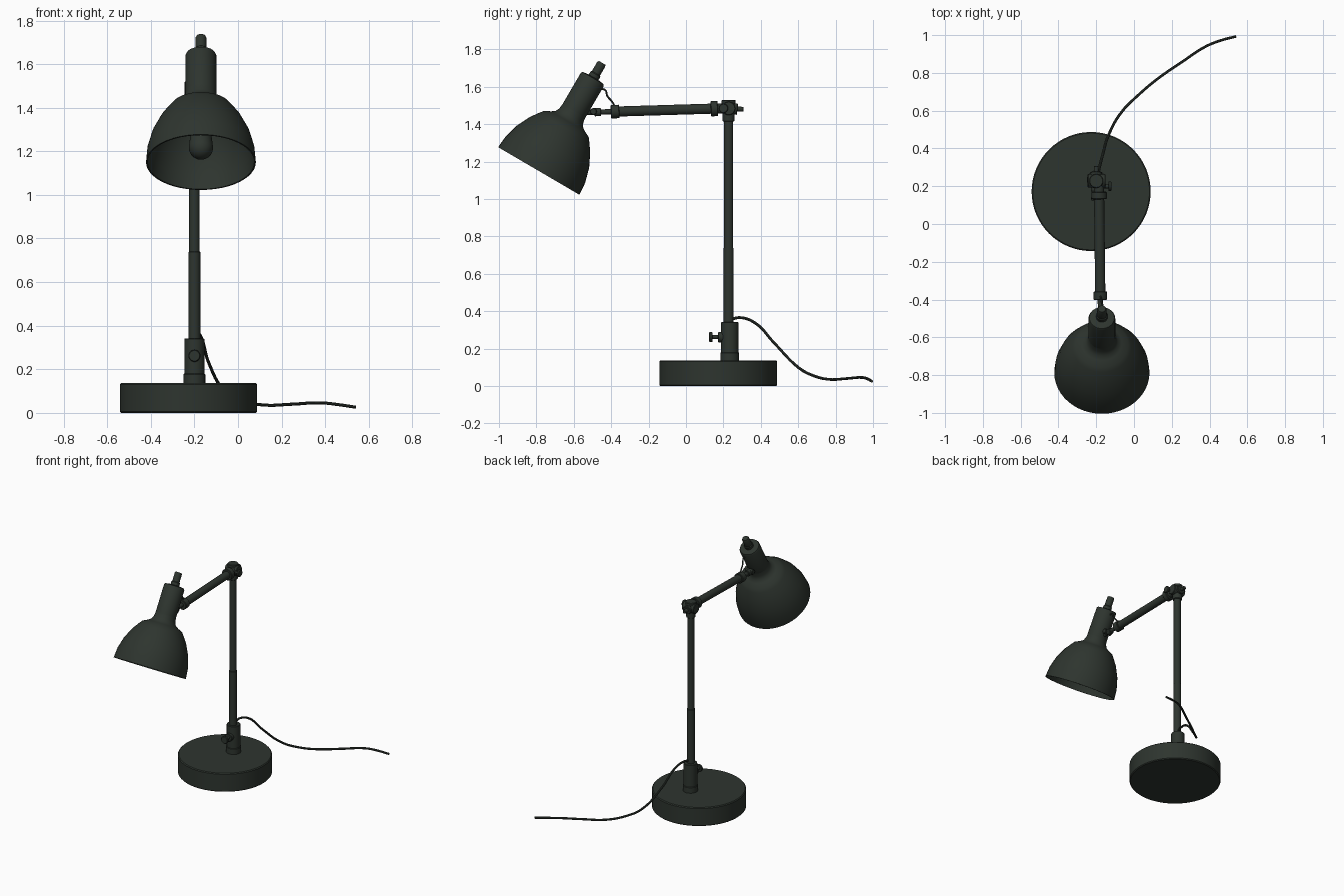
import bpy, math
from mathutils import Vector

if "Cube" in bpy.data.objects:
    bpy.data.objects.remove(bpy.data.objects["Cube"])

paint = bpy.data.materials.new("dark green enamel")
paint.diffuse_color = (0.027, 0.035, 0.028, 1)
paint.use_nodes = True
paint.node_tree.nodes["Principled BSDF"].inputs["Base Color"].default_value = paint.diffuse_color


def finish(ob, angle=35):
    ob.data.materials.append(paint)
    bpy.ops.object.select_all(action='DESELECT')
    ob.select_set(True)
    bpy.context.view_layer.objects.active = ob
    if ob.type == 'MESH':
        bpy.ops.object.shade_smooth_by_angle(angle=math.radians(angle))
    return ob


def lathe(name, origin, axis, profile, sides=32):
    """Revolve (radius, height) points about an axis; radius 0 closes to a point."""
    rot = Vector(axis).normalized().to_track_quat('Z', 'Y')
    verts, faces, rings = [], [], []
    for r, h in profile:
        n = 1 if r == 0 else sides
        rings.append(range(len(verts), len(verts) + n))
        for i in range(n):
            a = 2 * math.pi * i / sides
            verts.append(Vector(origin) + rot @ Vector((r * math.cos(a), r * math.sin(a), h)))
    for a, b in zip(rings, rings[1:]):
        for i in range(sides):
            f = [a[i % len(a)], a[(i + 1) % len(a)], b[(i + 1) % len(b)], b[i % len(b)]]
            faces.append(list(dict.fromkeys(f)))
    me = bpy.data.meshes.new(name)
    me.from_pydata(verts, [], faces)
    ob = bpy.data.objects.new(name, me)
    bpy.context.collection.objects.link(ob)
    return finish(ob)


def rod(name, p, q, r, bevel=0.003, sides=24):
    d = Vector(q) - Vector(p)
    n = d.length
    return lathe(name, p, d, [(0, 0), (r - bevel, 0), (r, bevel), (r, n - bevel),
                              (r - bevel, n), (0, n)], sides)


def wire(name, pts, r):
    cu = bpy.data.curves.new(name, 'CURVE')
    cu.dimensions = '3D'
    cu.bevel_depth = r
    cu.bevel_resolution = 2
    cu.use_fill_caps = True
    cu.resolution_u = 6
    sp = cu.splines.new('BEZIER')
    sp.bezier_points.add(len(pts) - 1)
    for b, p in zip(sp.bezier_points, pts):
        b.co = p
        b.handle_left_type = b.handle_right_type = 'AUTO'
    ob = bpy.data.objects.new(name, cu)
    bpy.context.collection.objects.link(ob)
    bpy.ops.object.select_all(action='DESELECT')
    ob.select_set(True)
    bpy.context.view_layer.objects.active = ob
    bpy.ops.object.convert(target='MESH')
    return finish(bpy.context.object)


# Weighted base
rod("base", (-0.227, 0.172, 0), (-0.227, 0.172, 0.137), 0.315, 0.006, 64)

# Column with its clamp collar and screw
X, Y = -0.2, 0.228
rod("collar_foot", (X, Y + .006, 0.13), (X, Y + .006, 0.18), 0.05)
rod("collar", (X, Y + .006, 0.175), (X, Y + .006, 0.342), 0.046)
rod("column_lower", (X, Y, 0.3), (X, Y, 0.74), 0.027)
rod("column_upper", (X, Y, 0.7), (X, Y, 1.45), 0.0245)
rod("clamp_boss", (X, 0.20, 0.262), (X, 0.172, 0.262), 0.028)
rod("clamp_screw", (X, 0.19, 0.262), (X, 0.13, 0.262), 0.011)
rod("clamp_knob", (X, 0.142, 0.262), (X, 0.124, 0.262), 0.027)

# Elbow joint at the column top
rod("elbow_sleeve", (X, Y, 1.415), (X, Y, 1.525), 0.032)
rod("elbow_cap", (X, Y, 1.508), (X, Y, 1.53), 0.037)
rod("elbow_pivot", (-0.245, Y, 1.485), (-0.15, Y, 1.485), 0.036)
rod("elbow_stub", (X, Y, 1.485), (-0.2, 0.275, 1.48), 0.03)
rod("elbow_screw", (X, 0.25, 1.482), (-0.2, 0.308, 1.48), 0.013)
rod("elbow_side_screw", (-0.19, 0.2, 1.485), (-0.13, 0.2, 1.485), 0.011)
rod("elbow_side_knob", (-0.136, 0.2, 1.485), (-0.12, 0.2, 1.485), 0.025)


# Horizontal arm, placed by its y position
def on_arm(y):
    return (-0.183 + 0.012 * (-y), y, 1.479 + 0.03 * y)


rod("arm", on_arm(0.21), on_arm(-0.37), 0.027)
rod("arm_rear_collar", on_arm(0.17), on_arm(0.132), 0.041)
rod("arm_front_collar", on_arm(-0.357), on_arm(-0.402), 0.036)
rod("arm_tip", on_arm(-0.39), on_arm(-0.54), 0.014)
rod("tip_nut", on_arm(-0.455), on_arm(-0.49), 0.022)
rod("tip_swivel", (-0.205, -0.495, 1.468), (-0.145, -0.495, 1.468), 0.018)

# Lamp head: thin shade, socket housing, switch stem and bulb on one tilted axis
head, axis = (-0.17, -0.787, 1.15), (0, 0.505, 0.863)
lathe("shade", head, axis,
      [(0, .30), (.125, .285), (.178, .22), (.215, .15), (.238, .07), (.245, 0),
       (.252, 0), (.246, .07), (.224, .15), (.187, .225), (.155, .27), (.138, .292),
       (.105, .308), (.085, .322), (.074, .345), (.07, .38), (0, .38)], 48)
lathe("socket_housing", head, axis,
      [(0, .33), (.071, .33), (.071, .565), (.066, .575), (.035, .58), (0, .58)])
lathe("switch_stem", head, axis,
      [(0, .57), (.03, .57), (.03, .6), (.025, .605), (.025, .66), (.02, .67), (0, .67)], 20)
lathe("bulb", head, axis,
      [(0, .022)] + [(.056 * math.sin(a), .078 - .056 * math.cos(a))
                     for a in (math.pi / 12 * i for i in range(1, 8))] +
      [(.05, .13), (.038, .18), (.036, .295), (0, .3)])

# Short lead from the socket to the arm
wire("short_lead", [(-0.165, -0.475, 1.58), (-0.165, -0.435, 1.585), (-0.17, -0.42, 1.55),
                    (-0.175, -0.395, 1.52), (-0.178, -0.375, 1.485)], 0.005)
# Power cord trailing behind
wire("power_cord", [(-0.195, 0.235, 0.355), (-0.185, 0.29, 0.366), (-0.165, 0.37, 0.337),
                    (-0.135, 0.47, 0.232), (-0.06, 0.6, 0.1), (0.02, 0.68, 0.056),
                    (0.12, 0.765, 0.036), (0.25, 0.855, 0.04), (0.38, 0.94, 0.046),
                    (0.46, 0.972, 0.038), (0.54, 0.993, 0.026)], 0.0075)
